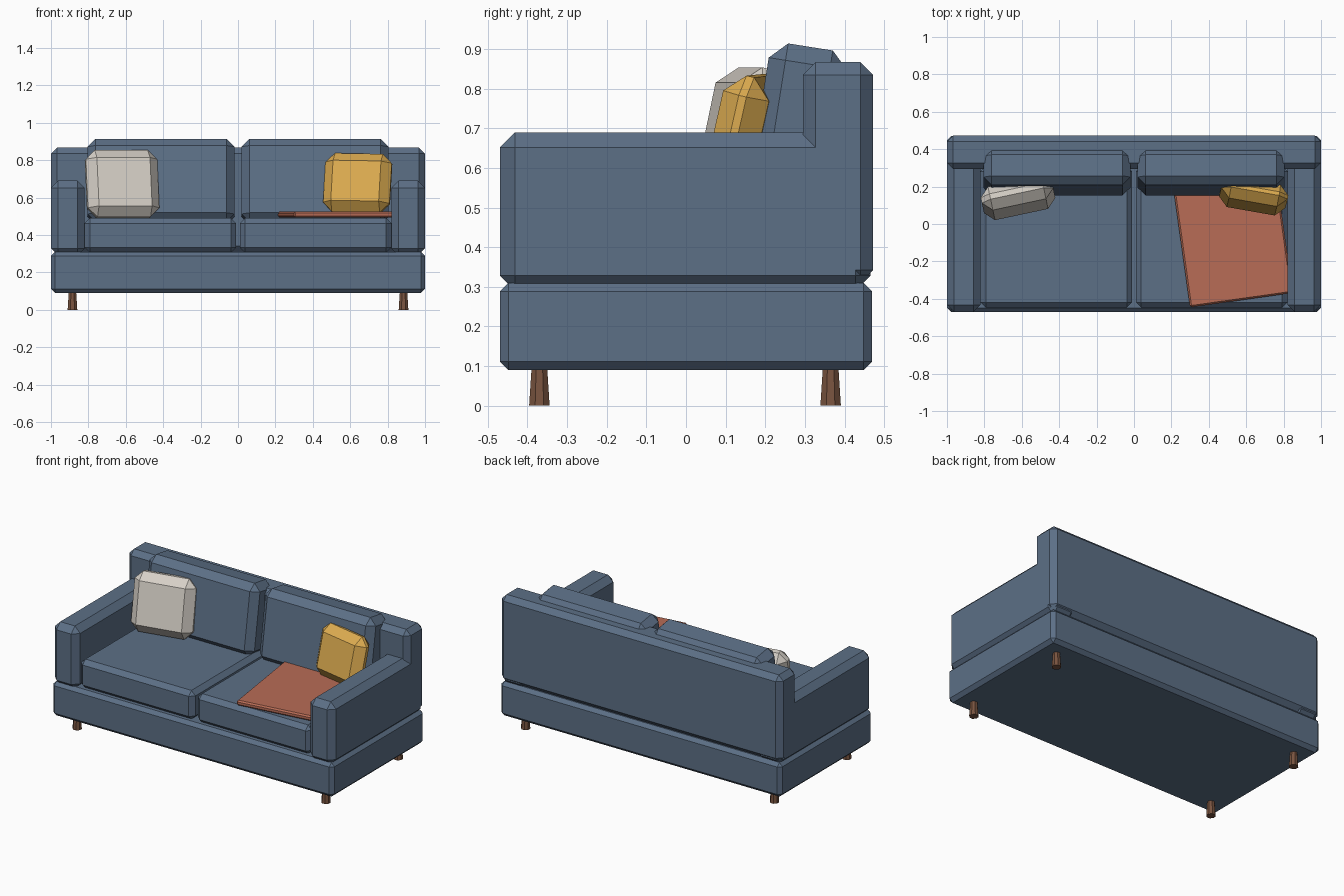
import bpy, bmesh
from math import radians, pi
from mathutils import Matrix

cube = bpy.data.objects.get("Cube")
if cube:
    bpy.data.objects.remove(cube, do_unlink=True)


def material(name, rgb):
    m = bpy.data.materials.new(name)
    m.use_nodes = True
    m.diffuse_color = (*rgb, 1)
    m.node_tree.nodes["Principled BSDF"].inputs["Base Color"].default_value = (*rgb, 1)
    return m


blue = material("slate blue fabric", (0.107, 0.16, 0.24))
cream = material("cream fabric", (0.67, 0.63, 0.57))
mustard = material("mustard fabric", (0.72, 0.41, 0.08))
terracotta = material("terracotta wool", (0.48, 0.15, 0.092))
wood = material("brown wood", (0.19, 0.088, 0.05))


def finish(bm, name, mat, loc, rot=(0, 0, 0)):
    mesh = bpy.data.meshes.new(name)
    bm.to_mesh(mesh)
    bm.free()
    mesh.materials.append(mat)
    ob = bpy.data.objects.new(name, mesh)
    ob.location = loc
    ob.rotation_euler = [radians(a) for a in rot]
    bpy.context.collection.objects.link(ob)
    return ob


def block(name, mat, size, loc, bevel, rot=(0, 0, 0)):
    """Box with a single flat chamfer on every edge."""
    bm = bmesh.new()
    bmesh.ops.create_cube(bm, size=1, matrix=Matrix.Diagonal((*size, 1)))
    bmesh.ops.bevel(bm, geom=bm.edges[:], offset=bevel, segments=1,
                    affect='EDGES', clamp_overlap=True)
    return finish(bm, name, mat, loc, rot)


def span(name, mat, x, y, z, bevel):
    """Chamfered box given by its limits on each axis."""
    lims = (x, y, z)
    return block(name, mat, [b - a for a, b in lims],
                 [(a + b) / 2 for a, b in lims], bevel)


# Frame
span("base", blue, (-1, 1), (-0.47, 0.47), (0.09, 0.31), 0.022)
span("backrest", blue, (-1, 1), (0.295, 0.472), (0.31, 0.867), 0.032)

# Mirrored parts
for side, s in (("left", 1), ("right", -1)):
    span(side + "_arm", blue, sorted((s * 0.82, s)), (-0.47, 0.466), (0.29, 0.69), 0.038)
    span(side + "_seat_cushion", blue, sorted((s * 0.01, s * 0.82)),
         (-0.447, 0.31), (0.305, 0.49), 0.028)
    block(side + "_back_cushion", blue, (0.785, 0.2, 0.45),
          (s * 0.412, 0.279, 0.683), 0.043, (-9, 0, 0))
    # Tapered legs, wider at the foot
    for end, y in (("front", -0.37), ("back", 0.365)):
        bm = bmesh.new()
        bmesh.ops.create_cone(bm, cap_ends=True, segments=8, radius1=0.028,
                              radius2=0.021, depth=0.1,
                              matrix=Matrix.Rotation(pi / 8, 4, 'Z'))
        finish(bm, f"{end}_{side}_leg", wood, (s * 0.885, y, 0.05))

# Loose pillows and folded throw
block("cream_pillow", cream, (0.39, 0.13, 0.365), (-0.62, 0.14, 0.672), 0.05, (-12, 0, 12))
block("mustard_pillow", mustard, (0.36, 0.12, 0.32), (0.64, 0.15, 0.677), 0.05, (-13, 1, -10))
block("throw_blanket", terracotta, (0.555, 0.64, 0.033), (0.53, -0.09, 0.51), 0.009, (0, 0, 8))
